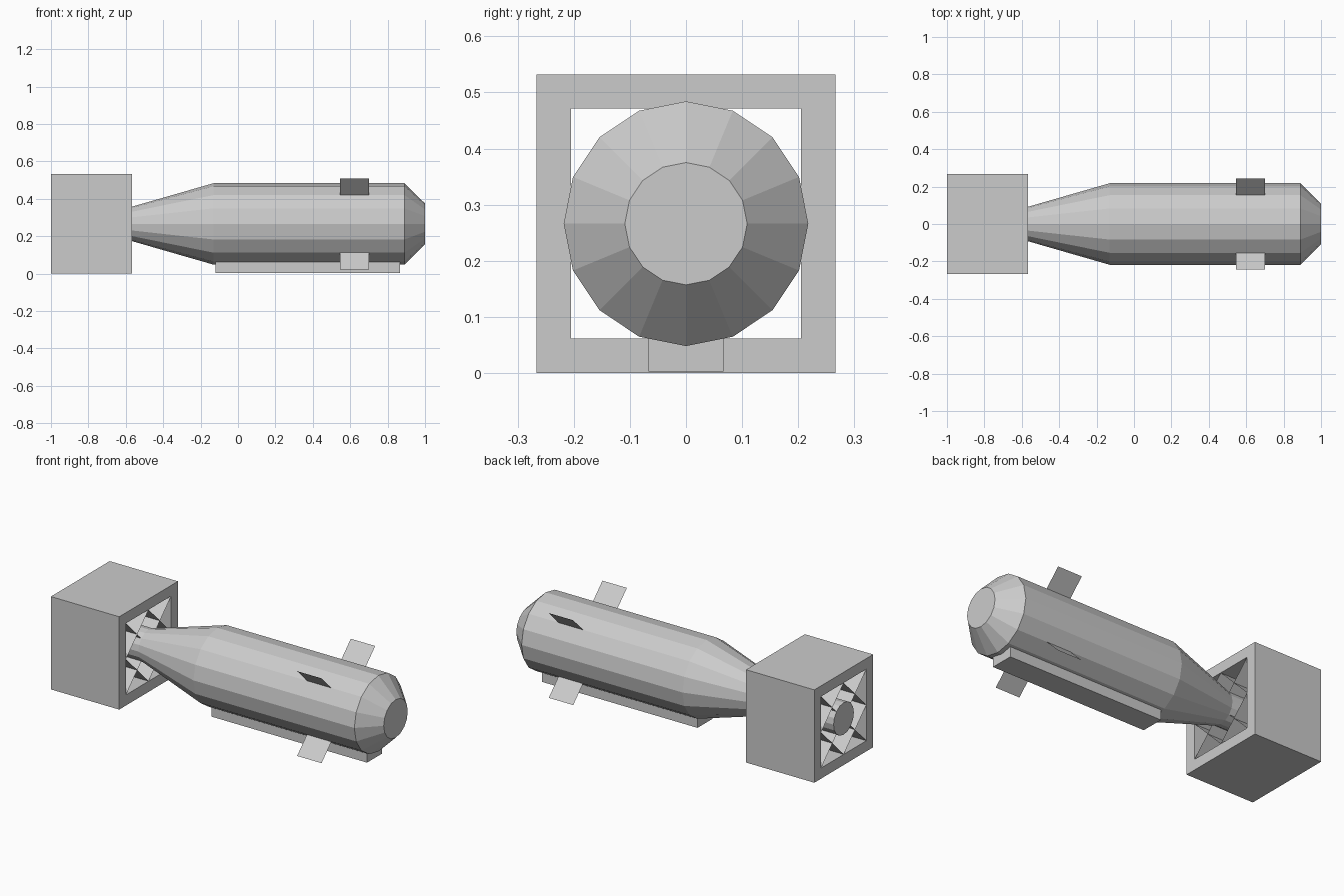
import bpy, bmesh
from math import cos, sin, pi

if "Cube" in bpy.data.objects:
    bpy.data.objects.remove(bpy.data.objects["Cube"])

AXIS = 0.266          # height of the long axis
OUT, INN = 0.266, 0.205
TAIL0, TAIL1 = -1.0, -0.567


def finish(name, bm, normals=True):
    if normals:
        bmesh.ops.recalc_face_normals(bm, faces=bm.faces)
    mesh = bpy.data.meshes.new(name)
    bm.to_mesh(mesh)
    bm.free()
    obj = bpy.data.objects.new(name, mesh)
    bpy.context.collection.objects.link(obj)
    return obj


def lathe(name, profile, sides):
    """Closed solid turned around the long axis from (x, radius) points."""
    bm = bmesh.new()
    rings = [[bm.verts.new((x, r * cos(2 * pi * i / sides), AXIS + r * sin(2 * pi * i / sides)))
              for i in range(sides)] for x, r in profile]
    for a, b in zip(rings, rings[1:]):
        for i in range(sides):
            j = (i + 1) % sides
            bm.faces.new((a[i], a[j], b[j], b[i]))
    bm.faces.new(rings[0])
    bm.faces.new(rings[-1])
    return finish(name, bm)


def plates(name, x0, x1, lines):
    """Thin sheets running along x; each line is (y, z) to (y, z) about the axis."""
    bm = bmesh.new()
    for (ya, za), (yb, zb) in lines:
        bm.faces.new([bm.verts.new(p) for p in (
            (x0, ya, AXIS + za), (x1, ya, AXIS + za),
            (x1, yb, AXIS + zb), (x0, yb, AXIS + zb))])
    return finish(name, bm, normals=False)


# Body: blunt nose, straight barrel, tapered tail and tail tube
lathe("body", [(TAIL0, 0.092), (TAIL1, 0.092), (-0.13, 0.218), (0.89, 0.218), (1.0, 0.109)], 16)

# Square tail shroud, open at both ends
corners = [(1, 1), (-1, 1), (-1, -1), (1, -1)]
bm = bmesh.new()
loops = [[bm.verts.new((x, s * y, AXIS + s * z)) for y, z in corners]
         for x, s in ((TAIL0, OUT), (TAIL1, OUT), (TAIL1, INN), (TAIL0, INN))]
for a, b in zip(loops, loops[1:] + loops[:1]):
    for i in range(4):
        j = (i + 1) % 4
        bm.faces.new((a[i], a[j], b[j], b[i]))
finish("tail_shroud", bm)

# Diagonal struts from the tube to the shroud corners
plates("tail_struts", TAIL0, TAIL1,
       [((0.06 * y, 0.06 * z), (INN * y, INN * z)) for y, z in corners])

# Baffles joining the middles of neighbouring shroud walls
plates("tail_baffles", TAIL0, TAIL1,
       [((INN * y, 0), (0, INN * z)) for y, z in corners])

# Four nose fins on the diagonals
plates("nose_fins", 0.545, 0.70,
       [((0.15 * y, 0.15 * z), (0.243 * y, 0.243 * z)) for y, z in corners])

# Skid under the barrel
bm = bmesh.new()
bmesh.ops.create_cube(bm, size=1)
for v in bm.verts:
    v.co = (0.3725 + v.co.x * 0.985, v.co.y * 0.134, 0.0365 + v.co.z * 0.067)
finish("skid", bm)
